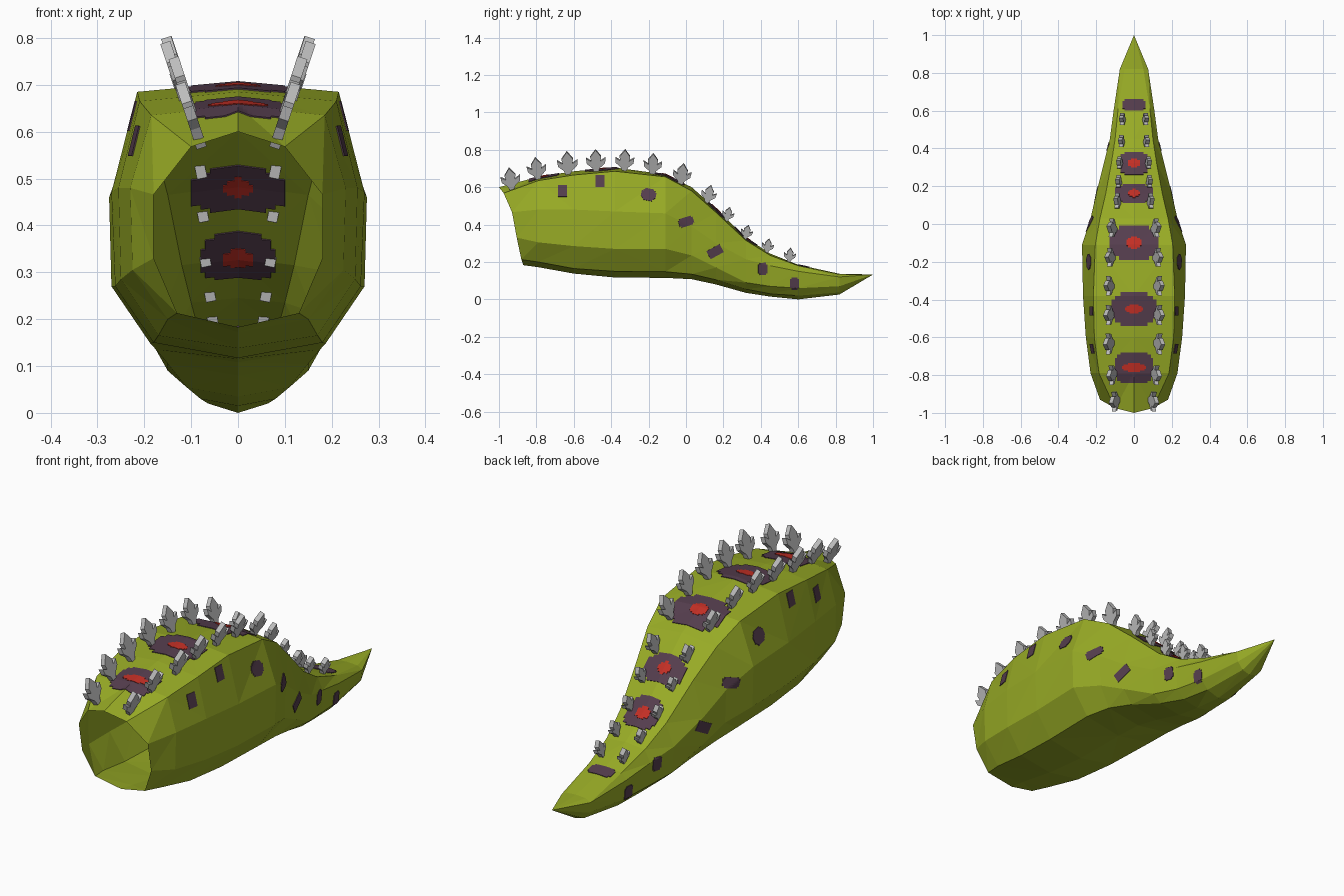
import bpy, bmesh, math
from mathutils import Vector, Matrix
from mathutils.bvhtree import BVHTree

if "Cube" in bpy.data.objects:
    bpy.data.objects.remove(bpy.data.objects["Cube"])


def material(name, rgb):
    m = bpy.data.materials.new(name)
    m.diffuse_color = (*rgb, 1)
    m.use_nodes = True
    m.node_tree.nodes["Principled BSDF"].inputs["Base Color"].default_value = m.diffuse_color
    return m


GREEN = material("moss_green", (0.315, 0.41, 0.019))
PURPLE = material("dark_purple", (0.09, 0.047, 0.075))
RED = material("red", (0.54, 0.028, 0.018))
GREY = material("spike_grey", (0.5, 0.5, 0.5))


def make_object(name, bm, mat):
    me = bpy.data.meshes.new(name)
    bm.to_mesh(me)
    bm.free()
    me.materials.append(mat)
    ob = bpy.data.objects.new(name, me)
    bpy.context.collection.objects.link(ob)
    return ob


# Body: lofted half-rings (top, shoulder, middle, lower, keel edge, keel), open at the front
# y, top z, shoulder x z, middle x z, lower x z, keel edge x z, keel z
SECTIONS = [
    (-0.79, .655, .185, .635, .23, .48, .225, .305, .15, .20, .172),
    (-0.60, .685, .21, .665, .255, .48, .25, .285, .17, .165, .138),
    (-0.38, .705, .215, .685, .27, .47, .262, .27, .18, .15, .117),
    (-0.11, .668, .205, .655, .275, .46, .27, .27, .187, .148, .115),
    (0.03, .600, .18, .58, .23, .39, .225, .235, .175, .135, .108),
    (0.16, .485, .15, .465, .20, .30, .195, .17, .15, .105, .08),
    (0.32, .330, .12, .315, .16, .215, .15, .09, .11, .055, .035),
    (0.45, .245, .10, .235, .128, .18, .12, .07, .08, .03, .015),
    (0.60, .185, .085, .18, .108, .15, .10, .06, .064, .02, .0),
    (0.82, .137, .05, .134, .075, .12, .068, .07, .04, .037, .026),
]
rings = [[(0, -1, .60), (.10, -.975, .568), (.18, -.93, .466),
          (.18, -.905, .33), (.13, -.88, .213), (0, -.87, .183)]]
for y, t, sx, sz, mx, mz, lx, lz, bx, bz, c in SECTIONS:
    rings.append([(0, y, t), (sx, y, sz), (mx, y, mz), (lx, y, lz), (bx, y, bz), (0, y, c)])

bm = bmesh.new()
loops = []
for half in rings:
    full = half + [(-x, y, z) for x, y, z in half[-2:0:-1]]
    loops.append([bm.verts.new(p) for p in full])
n = len(loops[0])
for a, b in zip(loops, loops[1:]):
    for i in range(n):
        j = (i + 1) % n
        bm.faces.new((a[i], b[i], b[j], a[j]))
tip = bm.verts.new((0, 1, .133))
for i in range(n):
    bm.faces.new((loops[-1][i], tip, loops[-1][(i + 1) % n]))
bmesh.ops.triangulate(bm, faces=bm.faces[:])
bmesh.ops.recalc_face_normals(bm, faces=bm.faces[:])
tree = BVHTree.FromBMesh(bm)
make_object("body", bm, GREEN)


# Markings: thin plates that follow the body surface
def marking(name, inside, size, place, direction, mat, thick, step=0.01):
    bm = bmesh.new()
    verts = {}

    def vert(i, j):
        if (i, j) not in verts:
            hit = tree.ray_cast(place(i * step, j * step), direction)[0]
            verts[i, j] = bm.verts.new(hit) if hit else None
        return verts[i, j]

    k = int(size / step) + 1
    for i in range(-k, k):
        for j in range(-k, k):
            if inside((i + .5) * step, (j + .5) * step):
                c = [vert(i, j), vert(i + 1, j), vert(i + 1, j + 1), vert(i, j + 1)]
                if all(c):
                    bm.faces.new(c)
    ob = make_object(name, bm, mat)
    mod = ob.modifiers.new("thickness", 'SOLIDIFY')
    mod.thickness = thick
    mod.offset = 0


def cross(a, b):
    def f(u, v):
        u, v = abs(u), abs(v)
        return (u < a * .62 and v < b) or (u < a and v < b * .55) or (u < a * .85 and v < b * .8)
    return f


def oval(a, b, p=2):
    return lambda u, v: abs(u / a) ** p + abs(v / b) ** p < 1


DOWN = Vector((0, 0, -1))
# y, half width, half length, red half width, red half length
BACK = [(-.76, .105, .082, .062, .024), (-.45, .12, .09, .047, .024), (-.10, .13, .09, .044, .03),
        (.16, .10, .055, .032, .021), (.32, .08, .062, .036, .023), (.63, .06, .032, 0, 0)]
for k, (y, a, b, ra, rb) in enumerate(BACK):
    def above(u, v, y=y):
        return Vector((u, y + v, 2))
    marking(f"back_patch_{k}", cross(a, b), .14, above, DOWN, PURPLE, .006)
    if ra:
        marking(f"back_red_spot_{k}", oval(ra, rb), .08, above, DOWN, RED, .0095, .008)

# Side spots: y, z, half length, half height, tilt
SIDE = [(-.66, .58, .025, .034, 0), (-.46, .633, .028, .036, 0), (-.20, .56, .037, .03, -.2),
        (0, .415, .042, .022, .3), (.155, .255, .044, .026, .5), (.41, .163, .027, .03, 0),
        (.58, .085, .025, .03, 0)]
for k, (y, z, a, b, tilt) in enumerate(SIDE):
    for s, label in ((1, "right"), (-1, "left")):
        def beside(u, v, y=y, z=z, s=s, c=math.cos(tilt), d=math.sin(tilt)):
            return Vector((s * 2, y + u * c - v * d, z + u * d + v * c))
        marking(f"side_spot_{label}_{k}", oval(a, b, 4), .06, beside,
                Vector((-s, 0, 0)), PURPLE, .006, .008)

# Spikes: flat three-pointed crystals in two rows along the back
HALF = [(.012, -.2), (.17, .18), (.40, .38), (.43, .62), (.20, .48), (.24, .68)]
OUTLINE = HALF + [(0, 1.0)] + [(-u, v) for u, v in HALF[::-1]]
# y, base x, top z
SPIKES = [(-.93, .085, .71), (-.79, .10, .765), (-.63, .115, .797), (-.48, .115, .807),
          (-.33, .115, .807), (-.18, .11, .786), (-.03, .10, .733), (.11, .08, .615),
          (.215, .075, .497), (.315, .07, .385), (.43, .06, .315), (.55, .055, .257)]
for k, (y, x, top) in enumerate(SPIKES):
    for s, label in ((1, "right"), (-1, "left")):
        base, normal = tree.ray_cast(Vector((s * x, y, 2)), DOWN)[:2]
        h = max(top - base.z, .075)
        lean = math.atan2(abs(normal.y), abs(normal.z)) * (1 if normal.y > 0 else -1) * .35
        bm = bmesh.new()
        w = .011
        front = [bm.verts.new((-w, u * h, v * h)) for u, v in OUTLINE]
        back = [bm.verts.new((w, u * h, v * h)) for u, v in OUTLINE]
        bm.faces.new(front)
        bm.faces.new(back[::-1])
        m = len(front)
        for i in range(m):
            bm.faces.new((front[i], back[i], back[(i + 1) % m], front[(i + 1) % m]))
        bmesh.ops.recalc_face_normals(bm, faces=bm.faces[:])
        tilt = .32 if y < .05 else .2
        bm.transform(Matrix.Translation(base) @ Matrix.Rotation(s * tilt, 4, 'Y')
                     @ Matrix.Rotation(-lean, 4, 'X'))
        make_object(f"spike_{label}_{k}", bm, GREY)
